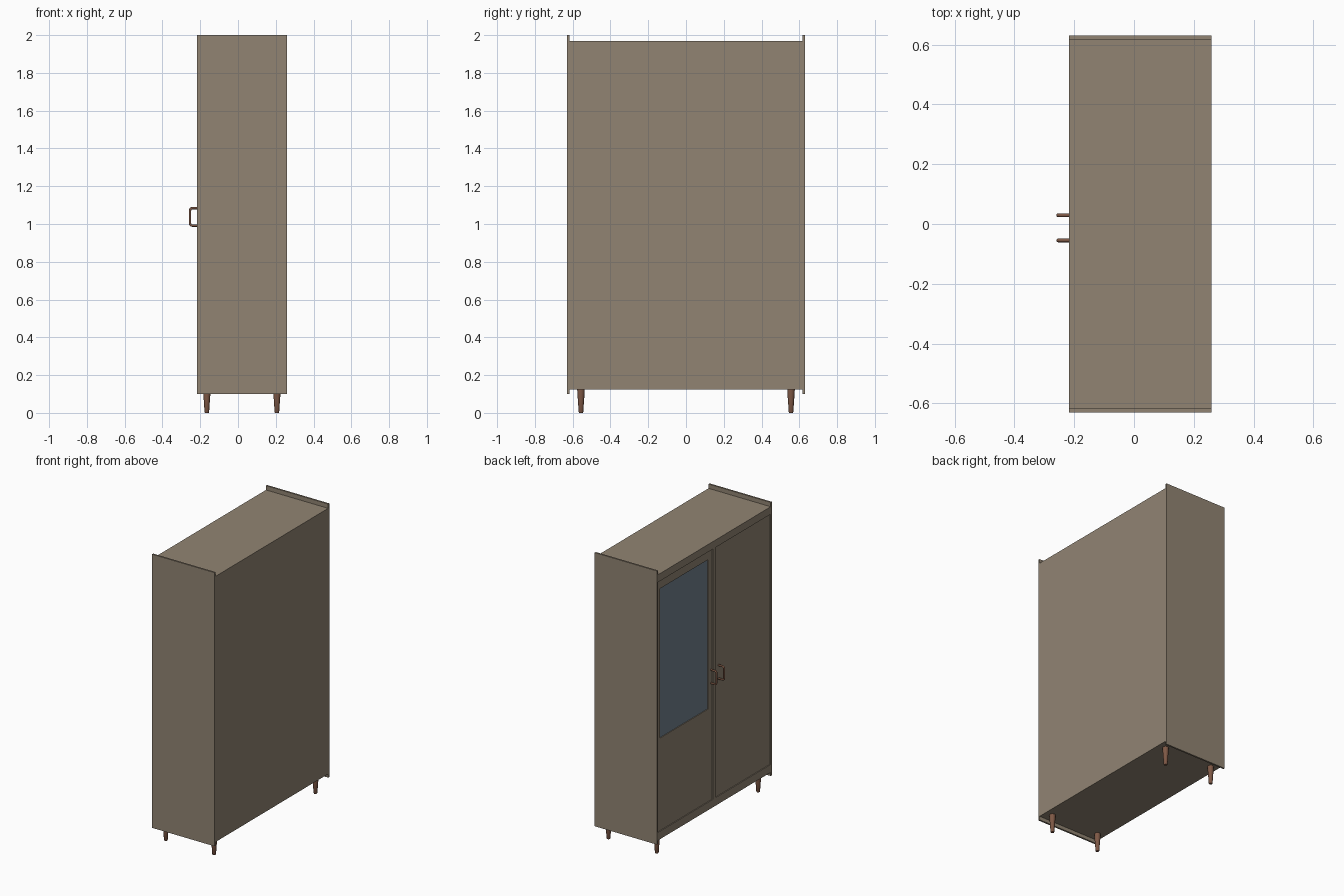
import bpy, bmesh, math

if "Cube" in bpy.data.objects:
    bpy.data.objects.remove(bpy.data.objects["Cube"])


def material(name, rgb):
    m = bpy.data.materials.new(name)
    m.diffuse_color = (*rgb, 1.0)
    m.use_nodes = True
    m.node_tree.nodes["Principled BSDF"].inputs["Base Color"].default_value = m.diffuse_color
    return m


WOOD = material("taupe_wood", (0.283, 0.231, 0.171))
BROWN = material("warm_brown", (0.21, 0.098, 0.060))
GLASS = material("blue_grey_glass", (0.165, 0.216, 0.266))


def finish(name, bm, mat):
    bmesh.ops.recalc_face_normals(bm, faces=bm.faces)
    me = bpy.data.meshes.new(name)
    bm.to_mesh(me)
    bm.free()
    me.materials.append(mat)
    ob = bpy.data.objects.new(name, me)
    bpy.context.collection.objects.link(ob)
    return ob


def smooth(ob):
    bpy.ops.object.select_all(action='DESELECT')
    ob.select_set(True)
    bpy.context.view_layer.objects.active = ob
    bpy.ops.object.shade_smooth_by_angle(angle=math.radians(35))


def box(name, x, y, z, mat):
    bm = bmesh.new()
    bmesh.ops.create_cube(bm, size=1)
    for v in bm.verts:
        v.co = [lo + (c + 0.5) * (hi - lo) for c, (lo, hi) in zip(v.co, (x, y, z))]
    return finish(name, bm, mat)


def framed_panel(name, x, outer, inner, mat):
    """Board in the yz plane with a rectangular opening."""
    def rect(r, px):
        y0, y1, z0, z1 = r
        return [bm.verts.new((px, a, b)) for a, b in ((y0, z0), (y1, z0), (y1, z1), (y0, z1))]
    bm = bmesh.new()
    of, nf, ob, nb = rect(outer, x[0]), rect(inner, x[0]), rect(outer, x[1]), rect(inner, x[1])
    for a, b in ((of, nf), (nf, nb), (nb, ob), (ob, of)):
        for i in range(4):
            j = (i + 1) % 4
            bm.faces.new((a[i], a[j], b[j], b[i]))
    return finish(name, bm, mat)


XF, XB = -0.218, 0.26       # front and back of the cabinet
YO, YI = 0.63, 0.618        # outer and inner side planes
ZB, ZT = 0.125, 1.97        # bottom and top of the body
DB, DT = 0.18, 1.918        # door opening
XD = XF + 0.006             # door face, slightly recessed

# Carcass
for s, side in ((1, "left"), (-1, "right")):
    box(side + "_side_panel", (XF, XB), sorted((s * YI, s * YO)), (0.1, 2.0), WOOD)
box("top_board", (XF, XB), (-YI, YI), (DT, ZT), WOOD)
box("bottom_board", (XF, XB), (-YI, YI), (ZB, DB), WOOD)
box("back_panel", (XB - 0.015, XB), (-YI, YI), (DB, DT), WOOD)
box("centre_divider", (XF, XB - 0.015), (-0.016, 0.016), (DB, DT), WOOD)

# Doors: one with a window, one plain
WIN = (0.06, 0.586, 0.822, 1.86)
framed_panel("window_door", (XD, XD + 0.02), (0.016, YI, DB, DT), WIN, WOOD)
box("window_glass", (XD + 0.005, XD + 0.011), WIN[:2], WIN[2:], GLASS)
box("plain_door", (XD, XD + 0.02), (-YI, -0.016), (DB, DT), WOOD)


# Turned tapered legs
def leg(name, x, y):
    profile = [(0.010, 0.0), (0.012, 0.004), (0.0165, 0.07), (0.019, 0.1), (0.020, ZB)]
    n = 20
    bm = bmesh.new()
    rings = [[bm.verts.new((x + r * math.cos(2 * math.pi * i / n),
                            y + r * math.sin(2 * math.pi * i / n), z)) for i in range(n)]
             for r, z in profile]
    for a, b in zip(rings, rings[1:]):
        for i in range(n):
            j = (i + 1) % n
            bm.faces.new((a[i], a[j], b[j], b[i]))
    bm.faces.new(rings[0])
    bm.faces.new(rings[-1])
    smooth(finish(name, bm, BROWN))


for x, end in ((-0.165, "front"), (0.206, "back")):
    for y, side in ((0.556, "left"), (-0.556, "right")):
        leg(f"{end}_{side}_leg", x, y)


# Bracket handles swept along a rounded U path
def handle(name, y):
    r, rad, n = 0.0062, 0.012, 12
    xo, z0, z1 = -0.26 + r, 0.985 + r, 1.09 - r
    path = [(XD + 0.002, z0, math.pi)]           # x, z, travel direction
    for cz, start in ((z0 + rad, math.pi), (z1 - rad, math.pi / 2)):
        for k in range(6):
            t = start - k * math.pi / 10
            path.append((xo + rad - rad * math.sin(t), cz + rad * math.cos(t), t))
    path.append((XD + 0.002, z1, 0.0))
    bm = bmesh.new()
    rings = []
    for px, pz, t in path:
        ring = []
        for i in range(n):
            a = 2 * math.pi * i / n
            u, v = r * math.cos(a), r * math.sin(a)
            ring.append(bm.verts.new((px - u * math.sin(t), y + v, pz + u * math.cos(t))))
        rings.append(ring)
    for a, b in zip(rings, rings[1:]):
        for i in range(n):
            j = (i + 1) % n
            bm.faces.new((a[i], a[j], b[j], b[i]))
    bm.faces.new(rings[0])
    bm.faces.new(rings[-1])
    smooth(finish(name, bm, BROWN))


handle("window_door_handle", 0.029)
handle("plain_door_handle", -0.055)
